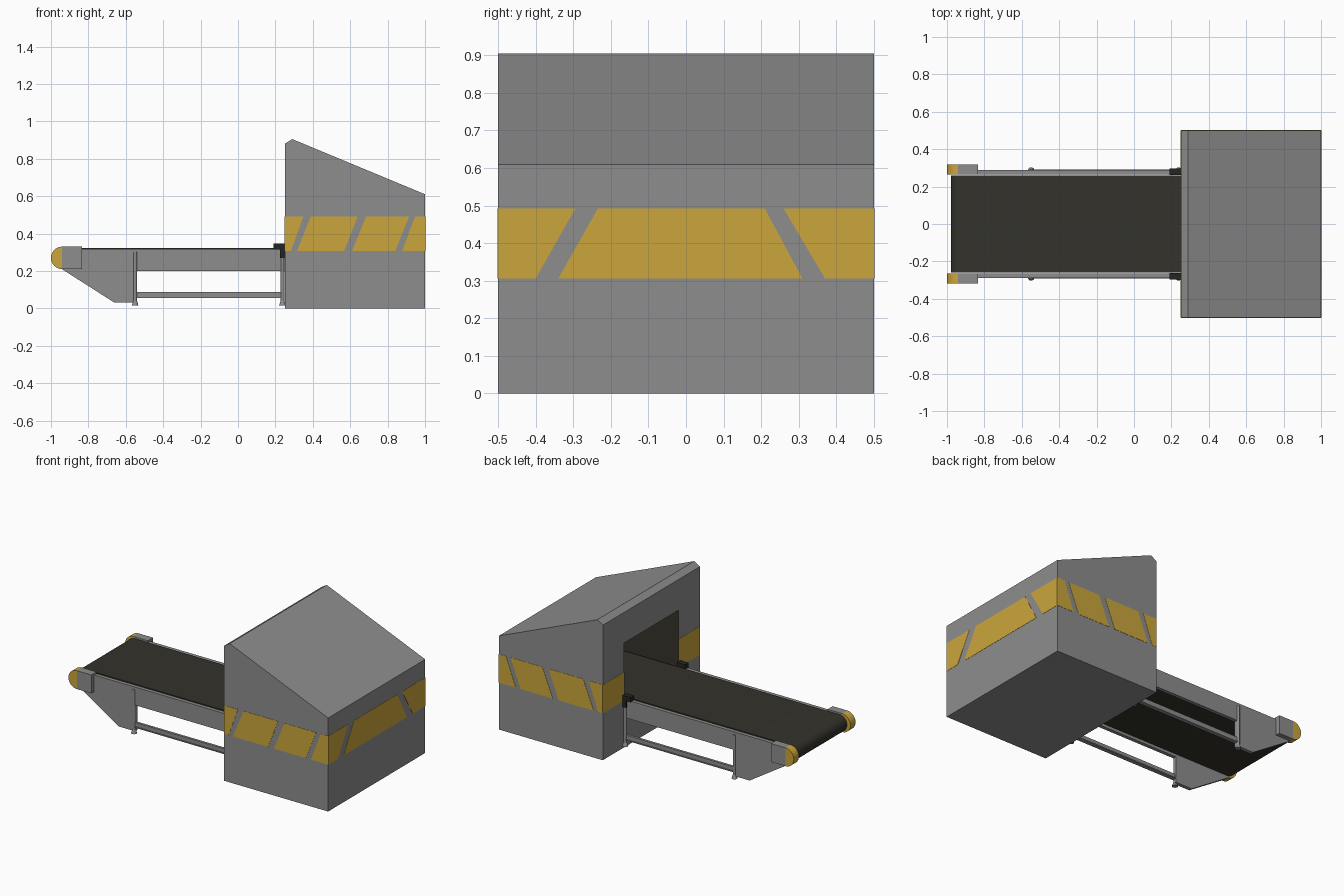
import bpy, bmesh, math
from mathutils import Vector

if "Cube" in bpy.data.objects:
    bpy.data.objects.remove(bpy.data.objects["Cube"])


def material(name, rgb):
    m = bpy.data.materials.new(name)
    m.diffuse_color = (*rgb, 1)
    m.use_nodes = True
    m.node_tree.nodes["Principled BSDF"].inputs["Base Color"].default_value = m.diffuse_color
    return m


GREY = material("metal grey", (0.27, 0.27, 0.27))
YELLOW = material("warning yellow", (0.60, 0.38, 0.045))
RUBBER = material("belt rubber", (0.034, 0.032, 0.024))
BLACK = material("bracket black", (0.018, 0.018, 0.018))


def prism(name, pts, a, b, mat, axis="y"):
    """Extrude a flat outline from a to b; outline is (x, z) for axis y, (y, z) for axis x."""
    def place(p, d):
        return (p[0], d, p[1]) if axis == "y" else (d, p[0], p[1])
    bm = bmesh.new()
    lo = [bm.verts.new(place(p, a)) for p in pts]
    hi = [bm.verts.new(place(p, b)) for p in pts]
    bm.faces.new(lo)
    bm.faces.new(hi)
    n = len(pts)
    for i in range(n):
        j = (i + 1) % n
        bm.faces.new((lo[i], lo[j], hi[j], hi[i]))
    bmesh.ops.recalc_face_normals(bm, faces=bm.faces)
    me = bpy.data.meshes.new(name)
    bm.to_mesh(me)
    bm.free()
    ob = bpy.data.objects.new(name, me)
    me.materials.append(mat)
    bpy.context.collection.objects.link(ob)
    return ob


def rect(x0, x1, z0, z1):
    return [(x0, z0), (x1, z0), (x1, z1), (x0, z1)]


def arc(cx, cz, r, a0, a1, n):
    return [(cx + r * math.cos(math.radians(a0 + (a1 - a0) * i / n)),
             cz + r * math.sin(math.radians(a0 + (a1 - a0) * i / n))) for i in range(n + 1)]


def cone(name, x, y, z0, z1, r0, r1, mat):
    bpy.ops.mesh.primitive_cone_add(vertices=12, radius1=r0, radius2=r1, depth=z1 - z0,
                                    location=(x, y, (z0 + z1) / 2))
    ob = bpy.context.object
    ob.name = name
    ob.data.materials.append(mat)
    smooth(ob)


def smooth(ob):
    bpy.ops.object.select_all(action="DESELECT")
    bpy.context.view_layer.objects.active = ob
    ob.select_set(True)
    bpy.ops.object.shade_smooth_by_angle(angle=math.radians(35))


# Scanner housing with a tunnel cut into its left face
housing = prism("housing", [(0.25, 0), (1, 0), (1, 0.61), (0.29, 0.905), (0.25, 0.88)],
                -0.5, 0.5, GREY)
cutter = prism("tunnel_cutter", rect(0.1, 0.76, 0.20, 0.68), -0.28, 0.28, RUBBER)
cutter.hide_render = True
mod = housing.modifiers.new("tunnel", "BOOLEAN")
mod.operation, mod.solver, mod.object = "DIFFERENCE", "EXACT", cutter
bpy.context.view_layer.objects.active = housing
bpy.ops.object.modifier_apply(modifier=mod.name)
bpy.data.objects.remove(cutter)
# Tunnel walls are dark
if len(housing.data.materials) < 2:
    housing.data.materials.append(RUBBER)
for p in housing.data.polygons:
    c = p.center
    inside = 0.26 < c.x < 0.77 and abs(c.y) < 0.285 and 0.19 < c.z < 0.69
    p.material_index = 1 if inside else 0

# Yellow stripe plates: (bottom left, bottom right, top right, top left)
T, Z0, Z1 = 0.0015, 0.306, 0.492
side_stripes = [(0.25, 0.283, 0.35, 0.25), (0.315, 0.567, 0.64, 0.39),
                (0.61, 0.84, 0.915, 0.685), (0.877, 1.0, 1.0, 0.947)]
end_stripes = [(-0.5, -0.40, -0.295, -0.5), (-0.34, 0.31, 0.21, -0.235), (0.37, 0.5, 0.5, 0.26)]


def quad(s):
    return [(s[0], Z0), (s[1], Z0), (s[2], Z1), (s[3], Z1)]


for i, s in enumerate(side_stripes):
    prism(f"front_stripe_{i}", quad(s), -0.5 - T, -0.499, YELLOW)
    prism(f"back_stripe_{i}", quad(s), 0.499, 0.5 + T, YELLOW)
for i, s in enumerate(end_stripes):
    prism(f"end_stripe_{i}", quad(s), 0.999, 1 + T, YELLOW, "x")
for sy in (-1, 1):
    prism(f"entry_stripe_{sy}", rect(sy * 0.28, sy * 0.5, Z0, Z1), 0.25 - T, 0.251, YELLOW, "x")

# Belt loop, running into the tunnel
belt = prism("belt", arc(-0.925, 0.268, 0.054, 90, 270, 20) + arc(0.70, 0.268, 0.054, -90, 90, 20),
             -0.26, 0.26, RUBBER)
smooth(belt)

for sy, tag in ((-1, "front"), (1, "back")):
    def side(name, pts, y0, y1, mat):
        return prism(f"{tag}_{name}", pts, sy * y0, sy * y1, mat)

    # Side frame with its deep gusset
    side("side_frame", [(0.25, 0.318), (-0.94, 0.318), (-0.95, 0.215), (-0.66, 0.03),
                        (-0.54, 0.03), (-0.54, 0.2), (0.25, 0.2)], 0.265, 0.288, GREY)
    # Bearing block and rounded yellow end cap
    side("bearing_block", rect(-0.94, -0.835, 0.21, 0.33), 0.265, 0.318, GREY)
    smooth(side("end_cap", arc(-0.94, 0.27, 0.06, 90, 270, 16), 0.265, 0.318, YELLOW))
    # Lower rails
    side("lower_rail", rect(-0.55, 0.24, 0.062, 0.088), 0.272, 0.288, GREY)
    side("lower_rail_flange", rect(-0.55, 0.24, 0.055, 0.062), 0.265, 0.292, GREY)
    # Legs and feet
    for x, top in ((-0.55, 0.30), (0.238, 0.30)):
        cone(f"{tag}_leg", x, sy * 0.285, 0.03, top, 0.01, 0.01, GREY)
        cone(f"{tag}_foot", x, sy * 0.285, 0.015, 0.04, 0.018, 0.01, GREY)
    # Black L-shaped sensor bracket at the tunnel mouth
    side("sensor_bracket", [(0.19, 0.315), (0.225, 0.315), (0.225, 0.27), (0.25, 0.27),
                            (0.25, 0.347), (0.19, 0.347)], 0.262, 0.298, BLACK)
